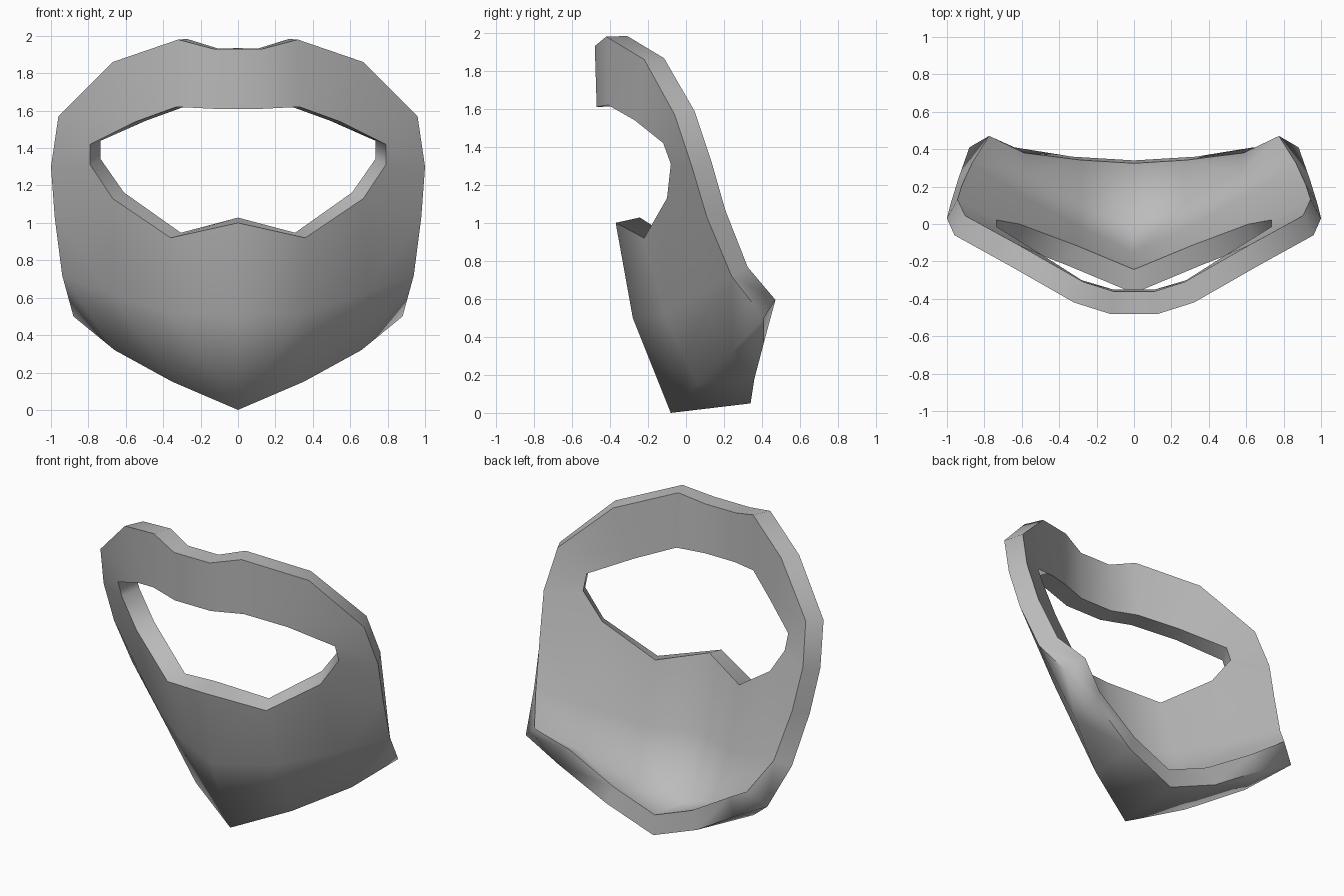
import bpy, bmesh, math

if "Cube" in bpy.data.objects:
    bpy.data.objects.remove(bpy.data.objects["Cube"])

# Left half of the shell: brow band runs from centre, around the eye opening, to the cheek
opening = [(0, -.47, 1.61), (.13, -.47, 1.61), (.33, -.41, 1.62), (.55, -.27, 1.54),
           (.79, -.12, 1.42), (.79, -.08, 1.31), (.67, -.1, 1.13)]
rim = [(0, -.48, 1.93), (.13, -.48, 1.93), (.32, -.42, 1.98), (.67, -.22, 1.86),
       (.96, -.06, 1.57), (1, .03, 1.3), (.98, .11, 1.03)]

# Lower face rows, each from the centre ridge to the side
nose = [(0, -.37, 1.0), (.36, -.22, .92), opening[-1], rim[-1]]
cheek = [(0, -.28, .5), (.36, -.11, .52), (.68, .07, .62), (.94, .24, .72)]
jaw = [(0, -.08, 0), (.35, .06, .15), (.66, .24, .32), (.88, .41, .5)]
under_jaw = [(0, .34, .05), (.33, .36, .18), (.64, .41, .37), jaw[-1]]

bm = bmesh.new()
verts = {}


def vert(co):
    if co not in verts:
        verts[co] = bm.verts.new(co)
    return verts[co]


def strip(low, high):
    for i in range(len(low) - 1):
        ring = [low[i], low[i + 1], high[i + 1], high[i]]
        bm.faces.new([vert(c) for c in dict.fromkeys(ring)])


for low, high in ((opening, rim), (cheek, nose), (jaw, cheek), (under_jaw, jaw)):
    strip(low, high)

mesh = bpy.data.meshes.new("mask_shell")
bm.to_mesh(mesh)
bm.free()
mask = bpy.data.objects.new("mask_shell", mesh)
bpy.context.collection.objects.link(mask)

# Grey material
grey = bpy.data.materials.new("plain_grey")
grey.use_nodes = True
colour = (.5, .5, .5, 1)
grey.diffuse_color = colour
grey.node_tree.nodes["Principled BSDF"].inputs["Base Color"].default_value = colour
mesh.materials.append(grey)

# Mirror to both sides, then thicken inward
mirror = mask.modifiers.new("mirror", "MIRROR")
mirror.use_clip = True
shell = mask.modifiers.new("thickness", "SOLIDIFY")
shell.thickness = .12
shell.offset = -1
shell.use_even_offset = True

bpy.context.view_layer.objects.active = mask
mask.select_set(True)
for name in ("mirror", "thickness"):
    bpy.ops.object.modifier_apply(modifier=name)
bpy.ops.object.shade_smooth_by_angle(angle=math.radians(80))
